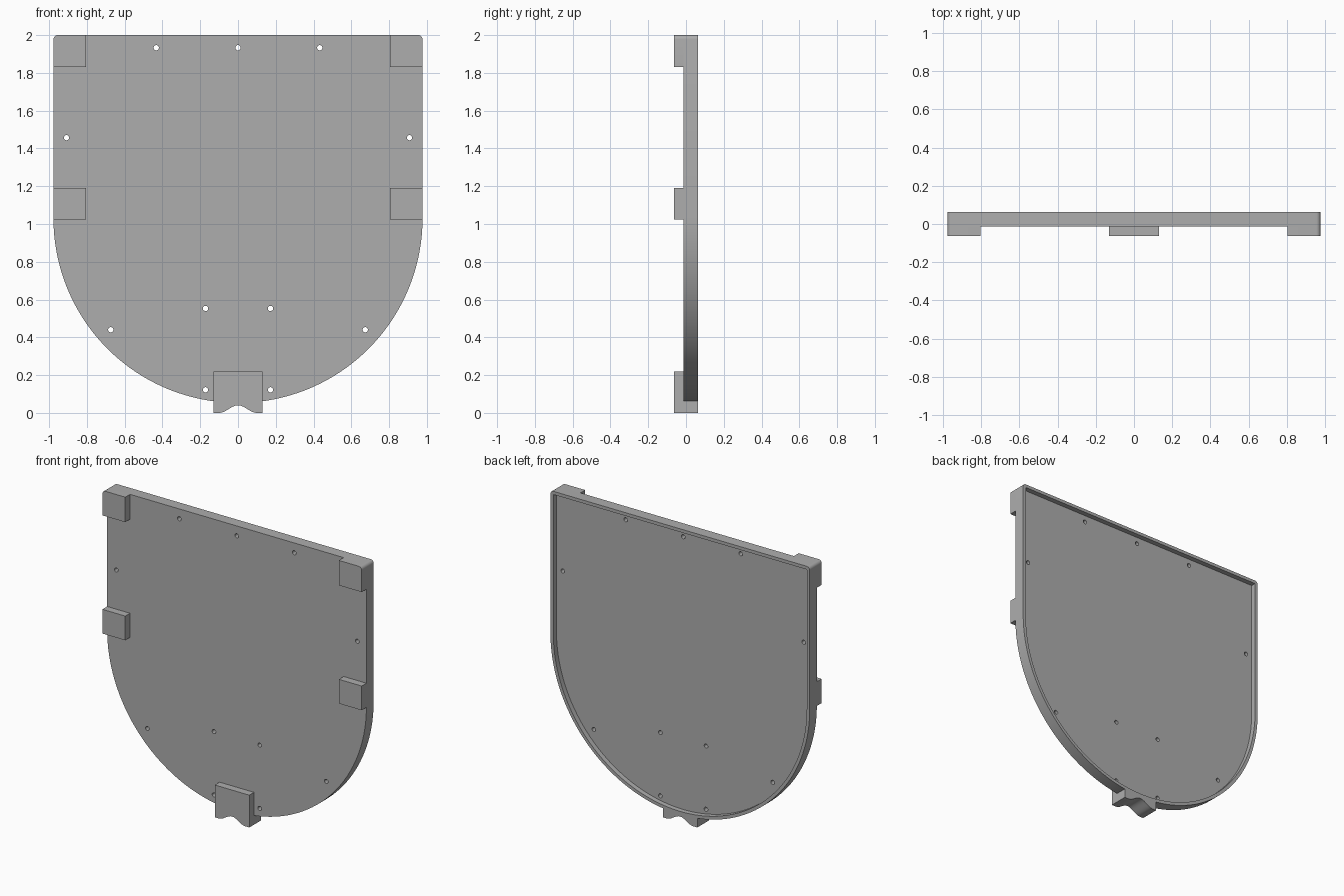
import bpy, bmesh, math

cube = bpy.data.objects.get("Cube")
if cube:
    bpy.data.objects.remove(cube)

grey = bpy.data.materials.new("plain grey")
grey.use_nodes = True
colour = (0.42, 0.42, 0.42, 1)
grey.diffuse_color = colour
grey.node_tree.nodes["Principled BSDF"].inputs["Base Color"].default_value = colour

FRONT, FACE, BACK = -0.064, -0.013, 0.064   # pad front, plate front, plate back
HALF, TOP, MID = 0.977, 2.0, 1.03           # half width, top, arc centre height
RIM, FLOOR = 0.022, 0.03                    # rim width, recess floor


def prism(name, loops, y0, y1):
    """Extrude closed (x, z) outlines from y0 to y1."""
    bm = bmesh.new()
    for loop in loops:
        face = bm.faces.new([bm.verts.new((x, y0, z)) for x, z in loop])
        new = bmesh.ops.extrude_face_region(bm, geom=[face])["geom"]
        for v in new:
            if isinstance(v, bmesh.types.BMVert):
                v.co.y = y1
    bmesh.ops.recalc_face_normals(bm, faces=bm.faces)
    mesh = bpy.data.meshes.new(name)
    bm.to_mesh(mesh)
    bm.free()
    obj = bpy.data.objects.new(name, mesh)
    bpy.context.collection.objects.link(obj)
    mesh.materials.append(grey)
    return obj


def arc(cx, cz, r, start, end, n):
    steps = [math.radians(start + (end - start) * i / n) for i in range(n + 1)]
    return [(cx + r * math.cos(a), cz + r * math.sin(a)) for a in steps]


def shield(inset, corner):
    """Half-round bottom, straight sides, softened top corners."""
    w, t = HALF - inset, TOP - inset
    return (arc(0, MID, w, 180, 360, 96)
            + arc(w - corner, t - corner, corner, 0, 90, 6)
            + arc(corner - w, t - corner, corner, 90, 180, 6))


def smooth(obj):
    bpy.ops.object.select_all(action="DESELECT")
    obj.select_set(True)
    bpy.context.view_layer.objects.active = obj
    bpy.ops.object.shade_smooth_by_angle(angle=math.radians(30))


def cut(obj, cutter):
    mod = obj.modifiers.new("cut", "BOOLEAN")
    mod.operation, mod.solver, mod.object = "DIFFERENCE", "EXACT", cutter
    bpy.context.view_layer.objects.active = obj
    bpy.ops.object.modifier_apply(modifier=mod.name)
    bpy.data.objects.remove(cutter)


# Plate with a shallow recess in the back and small through holes
plate = prism("plate", [shield(0, 0.022)], FACE, BACK)
cut(plate, prism("recess_cutter", [shield(RIM, 0.004)], FLOOR, BACK + 0.1))
holes = [(0, 1.933)]
for x, z in [(0.433, 1.933), (0.908, 1.457), (0.674, 0.44), (0.172, 0.553), (0.172, 0.122)]:
    holes += [(x, z), (-x, z)]
cut(plate, prism("hole_cutter", [arc(x, z, 0.014, 0, 345, 23) for x, z in holes],
                 FACE - 0.1, BACK + 0.1))
smooth(plate)

# Side pads on the front face
IN = 0.805
for side, s in (("left", 1), ("right", -1)):
    top = ([(IN, 1.83), (HALF, 1.83)] + arc(HALF - 0.022, TOP - 0.022, 0.022, 0, 90, 6)
           + [(IN, TOP)])
    middle = [(IN, 1.025), (HALF, 1.025), (HALF, 1.19), (IN, 1.19)]
    for label, outline in (("top", top), ("middle", middle)):
        smooth(prism(f"{side}_{label}_pad", [[(s * x, z) for x, z in outline]], FRONT, FACE))

# Bottom foot with a wavy notch, reaching back beneath the plate
FOOT = 0.13
wave = [(-0.1 + 0.2 * i / 32, 0.02 * (1 - math.cos(2 * math.pi * i / 32))) for i in range(33)]
under = [(-FOOT, 0)] + wave + [(FOOT, 0)]
smooth(prism("foot_pad", [under + [(FOOT, 0.22), (-FOOT, 0.22)]], FRONT, FACE))
smooth(prism("foot_base", [under + [(FOOT, 0.063), (-FOOT, 0.063)]], FACE, BACK))
